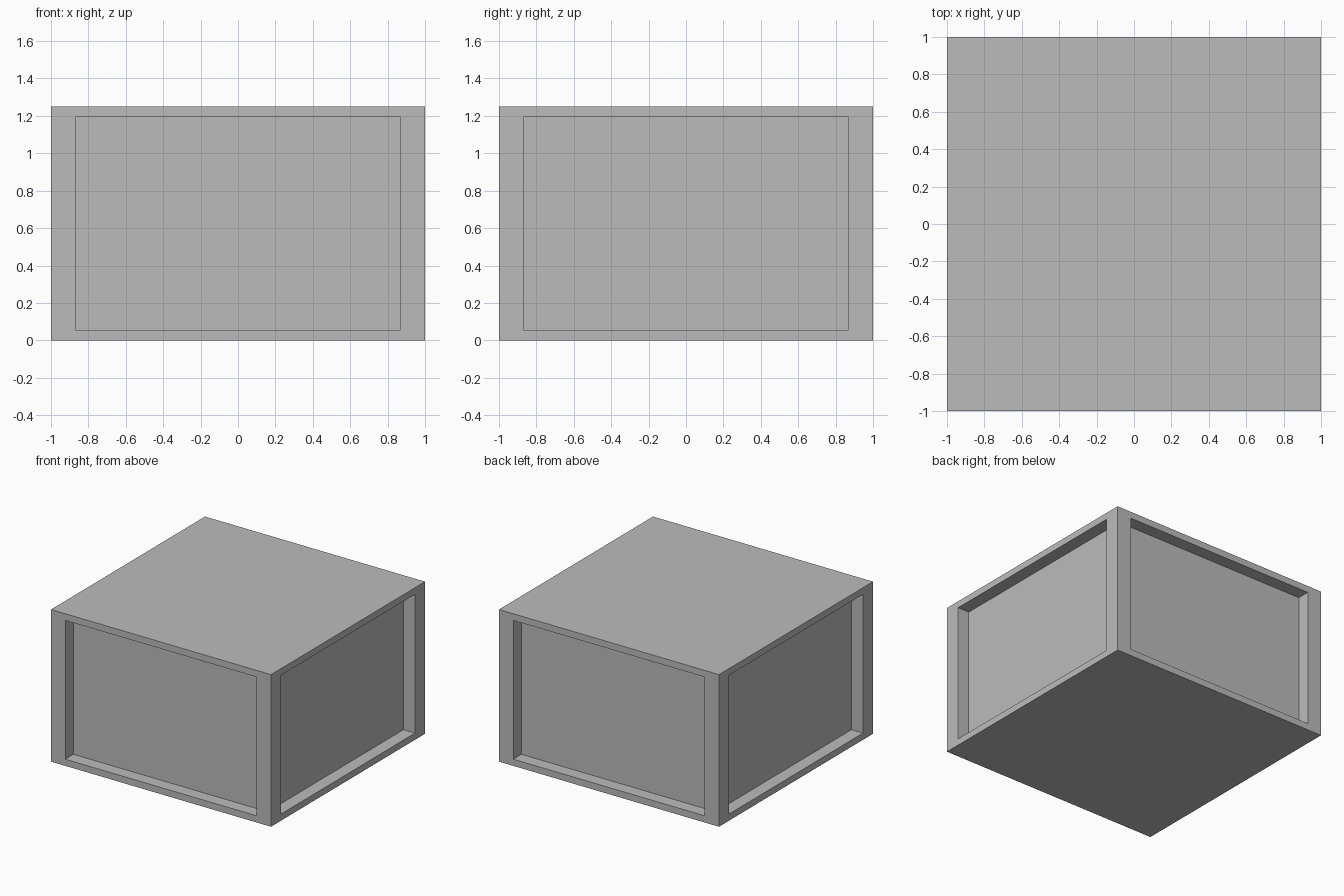
import bpy
import bmesh
from mathutils import Vector

if "Cube" in bpy.data.objects:
    bpy.data.objects.remove(bpy.data.objects["Cube"], do_unlink=True)

HEIGHT = 1.25
PANEL_HALF = 0.87      # half width of each recessed panel
PANEL_RISE = 0.57      # half height of each recessed panel
DEPTH = 0.105

# Plain grey for the whole body
grey = bpy.data.materials.new("plain grey")
grey.use_nodes = True
colour = (0.5, 0.5, 0.5, 1)
grey.diffuse_color = colour
grey.node_tree.nodes["Principled BSDF"].inputs["Base Color"].default_value = colour

# Solid block standing on the floor
bm = bmesh.new()
bmesh.ops.create_cube(bm, size=2)
for v in bm.verts:
    v.co.z = (v.co.z + 1) * HEIGHT / 2

# Recessed panel in each of the four sides
bm.normal_update()
for side in [f for f in bm.faces if abs(f.normal.z) < 0.5]:
    normal = side.normal.copy()
    centre = side.calc_center_median()
    across = normal.cross(Vector((0, 0, 1)))
    # rim around the panel
    bmesh.ops.inset_individual(bm, faces=[side], thickness=0.05)
    for v in side.verts:
        offset = v.co - centre
        u = PANEL_HALF if offset.dot(across) > 0 else -PANEL_HALF
        w = PANEL_RISE if offset.z > 0 else -PANEL_RISE
        v.co = centre + across * u + Vector((0, 0, w))
    # straight walls down to the panel
    bmesh.ops.inset_individual(bm, faces=[side], thickness=0, depth=0)
    bmesh.ops.translate(bm, verts=side.verts[:], vec=-normal * DEPTH)

bmesh.ops.recalc_face_normals(bm, faces=bm.faces[:])
mesh = bpy.data.meshes.new("panelled_box")
bm.to_mesh(mesh)
bm.free()
mesh.materials.append(grey)
box = bpy.data.objects.new("panelled_box", mesh)
bpy.context.collection.objects.link(box)
